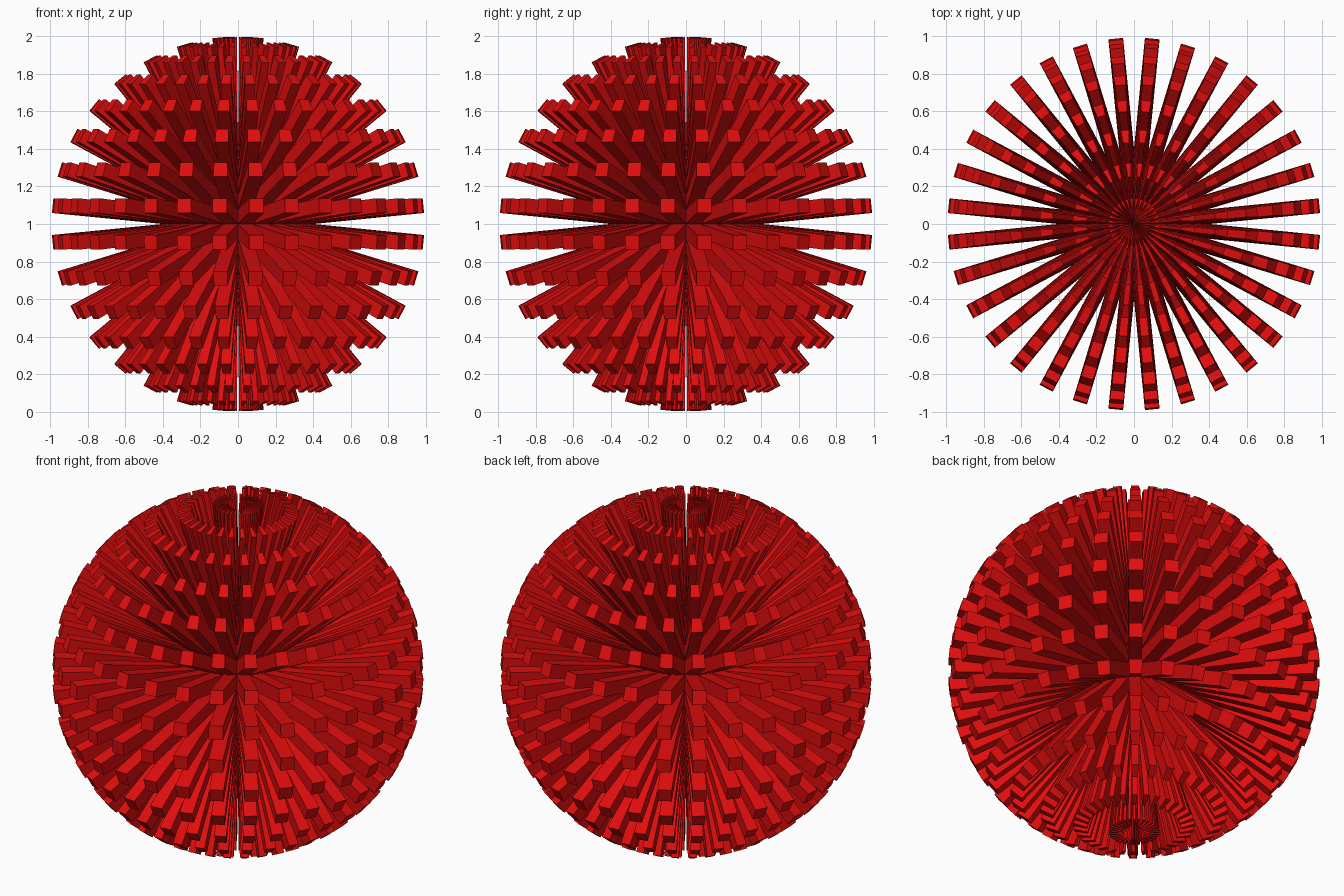
import bpy, bmesh, math
from mathutils import Vector

if "Cube" in bpy.data.objects:
    bpy.data.objects.remove(bpy.data.objects["Cube"])

SEGMENTS, RINGS = 32, 16   # spikes around, rows from pole to pole
RADIUS = 1.004             # sphere that the spike tips lie on
TIP_SCALE = 0.4            # tip size relative to its sphere cell
CENTRE = Vector((0, 0, 1))

red = bpy.data.materials.new("red")
red.diffuse_color = (0.75, 0.004, 0.004, 1)
red.use_nodes = True
red.node_tree.nodes["Principled BSDF"].inputs["Base Color"].default_value = red.diffuse_color


def on_sphere(ring, seg):
    polar = math.pi * ring / RINGS
    turn = 2 * math.pi * seg / SEGMENTS
    return RADIUS * Vector((math.sin(polar) * math.cos(turn),
                            math.sin(polar) * math.sin(turn),
                            math.cos(polar)))


def add_spike(bm, ring, seg):
    # shrink one sphere cell about its middle, then run it straight to the centre
    cell = [on_sphere(ring, seg), on_sphere(ring + 1, seg),
            on_sphere(ring + 1, seg + 1), on_sphere(ring, seg + 1)]
    mid = sum(cell, Vector()) / 4
    # cells at the poles are triangles
    if ring == 0:
        cell.pop(3)
    elif ring == RINGS - 1:
        cell.pop(2)
    tip = [mid + (p - mid) * TIP_SCALE for p in cell]
    outer = [bm.verts.new(CENTRE + p) for p in tip]
    inner = [bm.verts.new(CENTRE + p - mid) for p in tip]
    bm.faces.new(outer)
    bm.faces.new(inner[::-1])
    n = len(tip)
    for i in range(n):
        j = (i + 1) % n
        bm.faces.new((outer[j], outer[i], inner[i], inner[j]))


# ball of radial spikes
bm = bmesh.new()
for ring in range(RINGS):
    for seg in range(SEGMENTS):
        add_spike(bm, ring, seg)
mesh = bpy.data.meshes.new("spike_ball")
bm.to_mesh(mesh)
bm.free()
mesh.materials.append(red)
ball = bpy.data.objects.new("spike_ball", mesh)
bpy.context.collection.objects.link(ball)
